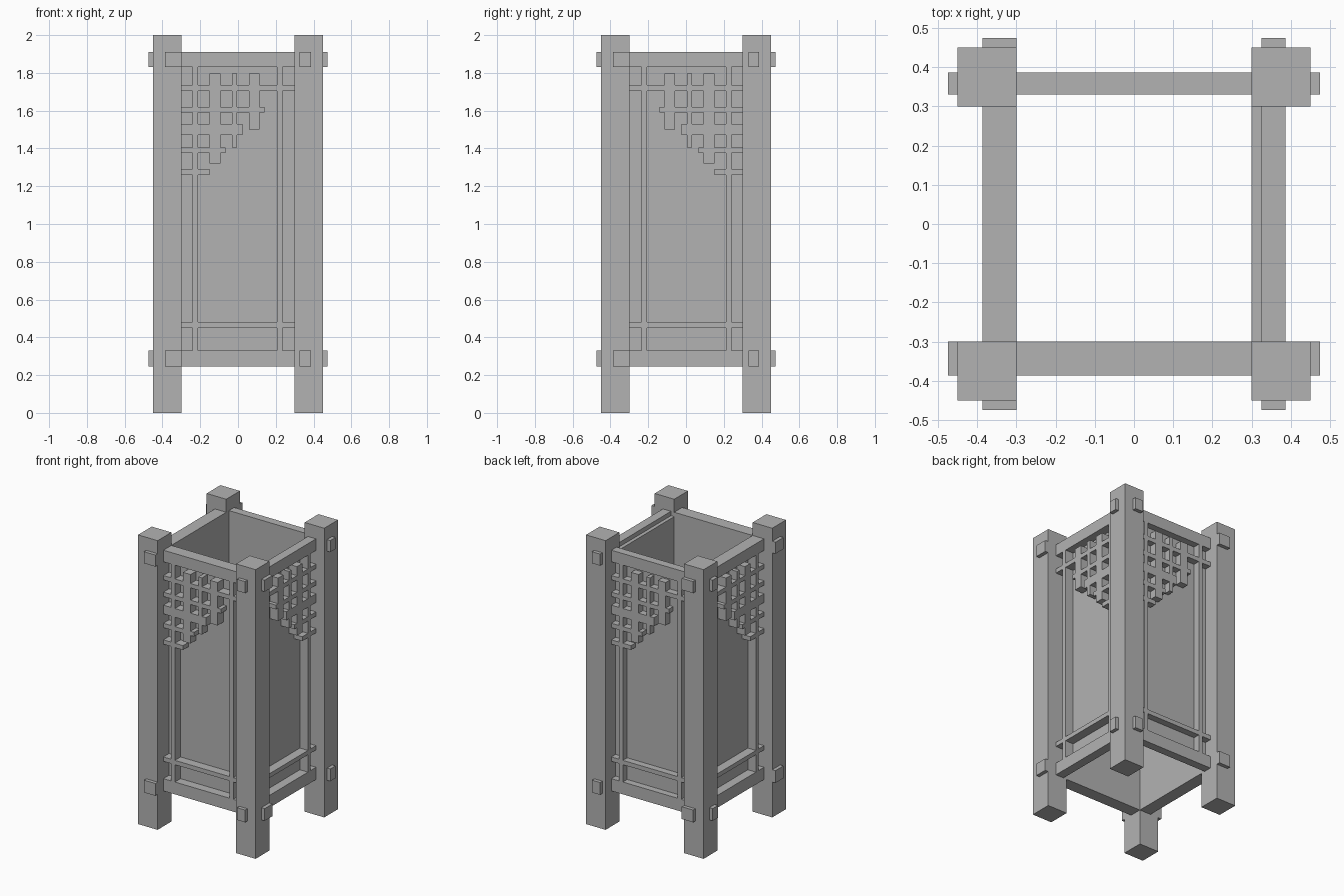
import bpy
from mathutils import Matrix, Vector

cube = bpy.data.objects.get("Cube")
if cube:
    bpy.data.objects.remove(cube, do_unlink=True)

grey = bpy.data.materials.new("plain grey")
grey.use_nodes = True
grey.diffuse_color = (0.45, 0.45, 0.45, 1)
grey.node_tree.nodes["Principled BSDF"].inputs["Base Color"].default_value = grey.diffuse_color


def box(name, x, y, z, turn=None):
    """Axis-aligned box from three (low, high) ranges, optionally moved to another side."""
    turn = turn or Matrix.Identity(3)
    verts = [turn @ Vector((a, b, c)) for a in x for b in y for c in z]
    faces = [(0, 1, 3, 2), (4, 6, 7, 5), (0, 4, 5, 1), (2, 3, 7, 6), (0, 2, 6, 4), (1, 5, 7, 3)]
    if turn.determinant() < 0:
        faces = [f[::-1] for f in faces]
    mesh = bpy.data.meshes.new(name)
    mesh.from_pydata(verts, [], faces)
    mesh.materials.append(grey)
    obj = bpy.data.objects.new(name, mesh)
    bpy.context.collection.objects.link(obj)
    return obj


# Corner posts
for side_x, sx in (("right", -1), ("left", 1)):
    for side_y, sy in (("front", -1), ("back", 1)):
        box(f"{side_y}_{side_x}_post", sorted((0.3 * sx, 0.45 * sx)),
            sorted((0.3 * sy, 0.45 * sy)), (0, 2))

# Each side is the front side swapped across the diagonal and/or turned half round
swap = Matrix(((0, 1, 0), (1, 0, 0), (0, 0, 1)))
half = Matrix.Diagonal((-1, -1, 1))
OUT = -0.387
RAILS = {"lower": (0.245, 0.33), "upper": (1.83, 1.91)}

# name, placement, rail inner face, panel depth range, panel height range
sides = [
    ("front", Matrix.Identity(3), -0.30, (-0.325, -0.30), (0.33, 1.83)),
    ("right", swap, -0.30, (-0.325, -0.30), (0.33, 1.83)),
    ("back", half, -0.33, (-0.34, -0.33), (0.33, 1.83)),
    ("left", half @ swap, -0.325, (-0.325, -0.30), (0.27, 1.88)),
]

# Lattice strips: (low, high) across the strip, then where it ends
lattice_bars = [((1.59, 1.62), 0.14), ((1.47, 1.53), 0.025),
                ((1.375, 1.405), -0.065), ((1.26, 1.29), -0.15)]
lattice_uprights = [((-0.15, -0.092), 1.32), ((-0.033, -0.005), 1.405), ((0.057, 0.115), 1.50)]

for name, turn, inner, panel_y, panel_z in sides:
    # Rails with ends passing through the posts
    for level, z in RAILS.items():
        box(f"{name}_{level}_rail", (-0.475, 0.475), (OUT, inner), z, turn)
    # Screen panel
    box(f"{name}_panel", (-0.3, 0.3), panel_y, panel_z, turn)
    # Full-length frame strips
    depth = (OUT, panel_y[0])
    for x in ((-0.24, -0.212), (0.206, 0.235)):
        box(f"{name}_frame_upright", x, depth, (0.33, 1.83), turn)
    for z in ((0.45, 0.48), (1.705, 1.735)):
        box(f"{name}_frame_bar", (-0.3, 0.3), depth, z, turn)
    # Stepped corner lattice
    for z, end in lattice_bars:
        box(f"{name}_lattice_bar", (-0.3, end), depth, z, turn)
    for x, bottom in lattice_uprights:
        box(f"{name}_lattice_upright", x, depth, (bottom, 1.797), turn)
